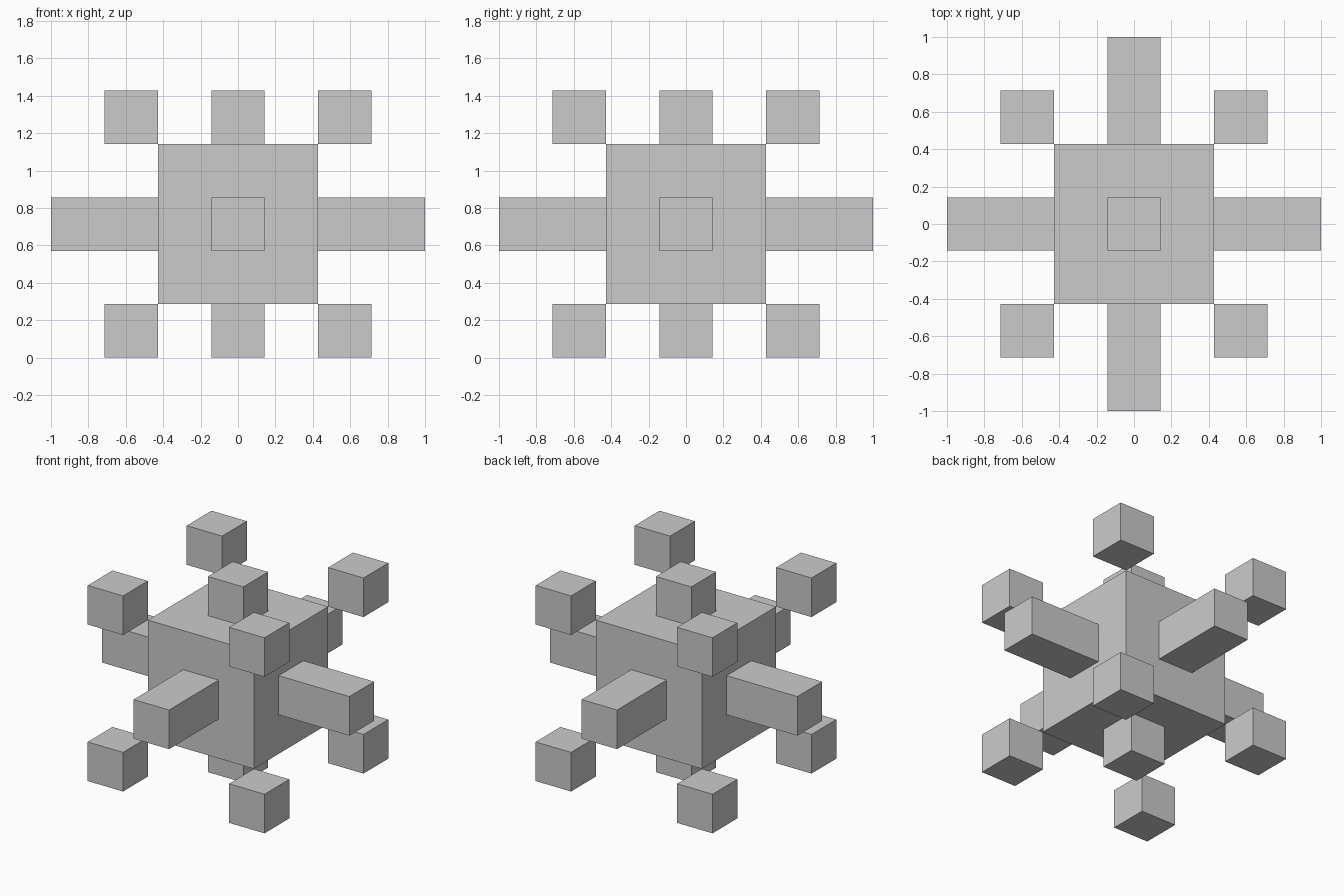
import bpy
from itertools import product

if "Cube" in bpy.data.objects:
    bpy.data.objects.remove(bpy.data.objects["Cube"])

U = 1 / 7          # base grid unit
CZ = 5 * U         # height of the centre


def box(name, centre, size):
    """Axis-aligned box; centre is relative to the model centre, in grid units."""
    x, y, z = (c * U for c in centre)
    bpy.ops.mesh.primitive_cube_add(size=1, location=(x, y, z + CZ))
    ob = bpy.context.object
    ob.name = name
    ob.scale = [s * U for s in size]
    bpy.ops.object.transform_apply(location=False, rotation=False, scale=True)
    return ob


# Central cube
box("core", (0, 0, 0), (6, 6, 6))

# Arms on the six faces: long ones sideways, short ones up and down
for axis, length in enumerate((4, 4, 2)):
    for sign in (-1, 1):
        centre, size = [0, 0, 0], [2, 2, 2]
        centre[axis] = sign * (3 + length / 2)
        size[axis] = length
        box(f"{'side' if axis < 2 else 'vertical'}_arm", centre, size)

# Small cubes touching the eight corners of the core
for corner in product((-4, 4), repeat=3):
    box("corner_cube", corner, (2, 2, 2))
